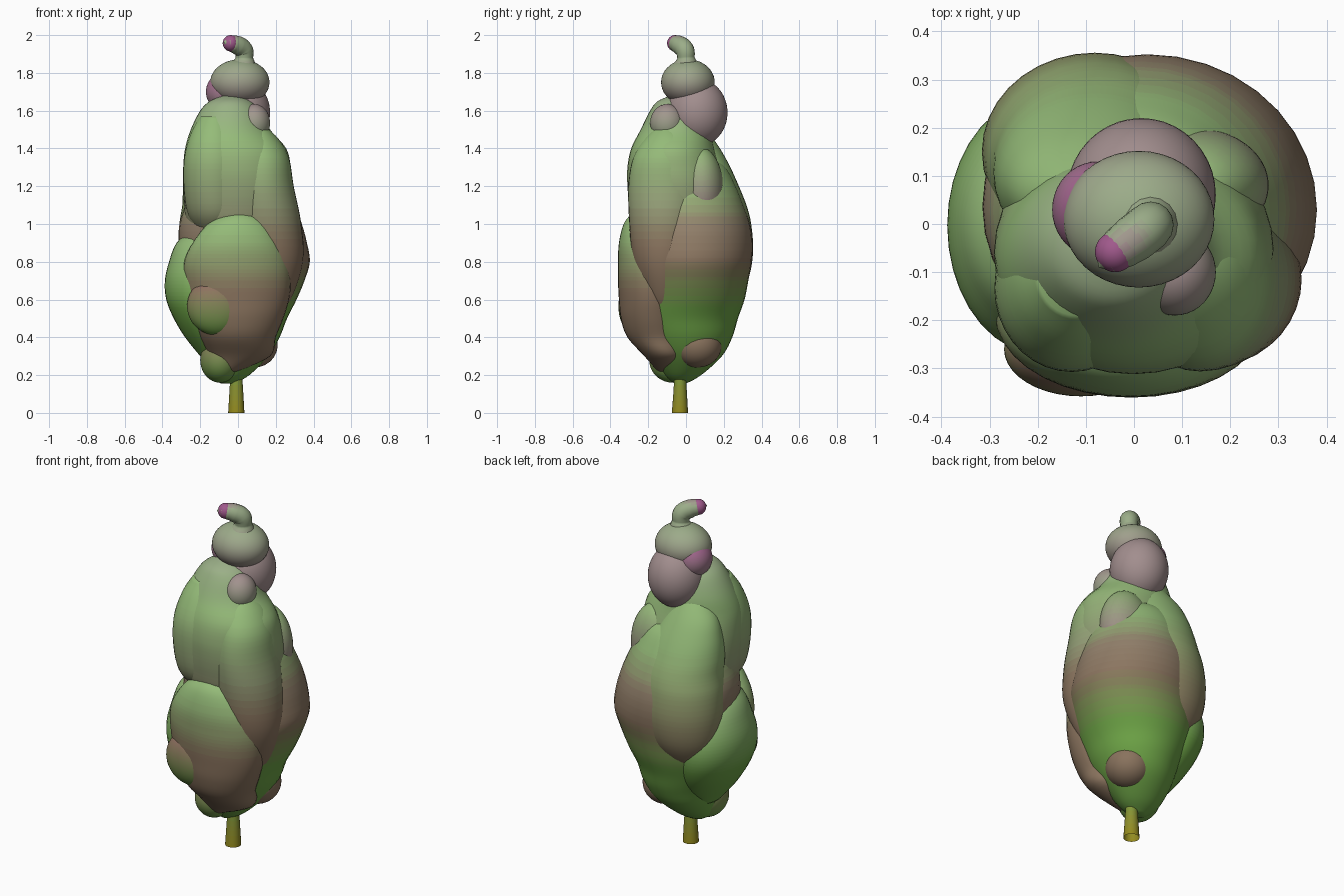
import bpy, bmesh, math

LIME = (0.30, 0.50, 0.19)
GREEN = (0.15, 0.36, 0.06)
SAGE = (0.33, 0.42, 0.25)
BROWN = (0.25, 0.17, 0.11)
ROSE = (0.30, 0.12, 0.13)
MAUVE = (0.36, 0.27, 0.27)
PLUM = (0.35, 0.10, 0.26)
OLIVE = (0.30, 0.25, 0.01)
BANDS = 36


def paint(obj, stops):
    """Shade an object by height; stops are (z, colour), lowest first."""
    me = obj.data
    z0, z1 = stops[0][0], stops[-1][0]
    for i in range(BANDS):
        z = z0 + (z1 - z0) * i / (BANDS - 1)
        for (za, ca), (zb, cb) in zip(stops, stops[1:]):
            if z <= zb + 1e-6:
                t = (z - za) / (zb - za)
                col = [a + (b - a) * t for a, b in zip(ca, cb)]
                break
        m = bpy.data.materials.new(f"{obj.name}_shade_{i}")
        m.diffuse_color = (*col, 1)
        me.materials.append(m)
    for p in me.polygons:
        t = (p.center.z - z0) / (z1 - z0)
        p.material_index = max(0, min(BANDS - 1, round(t * (BANDS - 1))))
        p.use_smooth = True


def finish(name, bm, stops):
    bmesh.ops.recalc_face_normals(bm, faces=bm.faces)
    me = bpy.data.meshes.new(name)
    bm.to_mesh(me)
    bm.free()
    obj = bpy.data.objects.new(name, me)
    bpy.context.collection.objects.link(obj)
    paint(obj, stops)


def spline(a, b, c, d, t):
    return 0.5 * (2 * b + (c - a) * t + (2 * a - 5 * b + 4 * c - d) * t * t
                  + (3 * b - a - 3 * c + d) * t ** 3)


def loft(name, rows, stops, seg=36, steps=5, caps=True):
    """Smooth stack of ellipses; rows are (z, x0, x1, y0, y1)."""
    dense = []
    for i in range(len(rows) - 1):
        q = [rows[max(0, min(len(rows) - 1, i + k))] for k in (-1, 0, 1, 2)]
        dense += [[spline(*v, s / steps) for v in zip(*q)] for s in range(steps)]
    dense.append(rows[-1])
    bm = bmesh.new()
    rings = []
    for z, x0, x1, y0, y1 in dense:
        rings.append([bm.verts.new(((x0 + x1) / 2 + (x1 - x0) / 2 * math.cos(a),
                                    (y0 + y1) / 2 + (y1 - y0) / 2 * math.sin(a), z))
                      for a in (2 * math.pi * k / seg for k in range(seg))])
    for a, b in zip(rings, rings[1:]):
        for k in range(seg):
            n = (k + 1) % seg
            bm.faces.new((a[k], a[n], b[n], b[k]))
    if caps:
        bm.faces.new(rings[0])
        bm.faces.new(rings[-1])
    finish(name, bm, stops)


def lump(name, c, r, low, high):
    """Ellipsoid leaf clump with a two-colour gradient."""
    bm = bmesh.new()
    bmesh.ops.create_icosphere(bm, subdivisions=4, radius=1)
    for v in bm.verts:
        v.co = [c[i] + v.co[i] * r[i] for i in range(3)]
    finish(name, bm, [(c[2] - r[2], low), (c[2] + r[2], high)])


# Trunk, open at both ends
loft("trunk", [(0, -.052, .034, -.075, .011), (.12, -.045, .027, -.066, .004),
               (.26, -.036, .018, -.058, -.004)],
     [(0, OLIVE), (.12, (.25, .28, .03)), (.26, GREEN)], seg=20, caps=False)

# Large lower mass
loft("lower_foliage", [
    (.155, -.09, -.02, -.06, .0), (.2, -.15, .06, -.11, .08), (.3, -.19, .16, -.17, .19),
    (.4, -.22, .22, -.23, .245), (.5, -.27, .26, -.28, .275), (.6, -.30, .31, -.29, .31),
    (.7, -.31, .352, -.29, .33), (.8, -.31, .38, -.29, .348), (.9, -.315, .365, -.28, .352),
    (1.0, -.31, .338, -.27, .338), (1.1, -.28, .3, -.26, .305), (1.2, -.25, .255, -.25, .265),
    (1.3, -.21, .2, -.2, .21), (1.36, -.1, .1, -.1, .13)],
    [(.16, GREEN), (.55, GREEN), (.8, BROWN), (1.0, (.29, .22, .15)), (1.2, LIME), (1.36, LIME)])

# Upper mass
loft("upper_foliage", [
    (.85, -.2, .2, -.2, .1), (1.0, -.27, .27, -.28, .2), (1.1, -.285, .285, -.3, .2),
    (1.2, -.29, .29, -.31, .2), (1.3, -.29, .28, -.31, .18), (1.4, -.28, .255, -.29, .15),
    (1.5, -.25, .17, -.24, .13), (1.6, -.2, .12, -.19, .1), (1.65, -.15, .07, -.15, .06),
    (1.68, -.08, .01, -.08, .0)],
    [(.85, BROWN), (1.1, (.29, .33, .18)), (1.45, LIME), (1.68, SAGE)])

# Side lobes filling out the diagonals
loft("back_left_lobe", [
    (.55, -.2, -.04, .1, .23), (.7, -.29, .1, -.02, .325), (.85, -.315, .15, -.05, .355),
    (1.0, -.31, .15, -.07, .345), (1.1, -.295, .15, -.08, .32), (1.2, -.29, .13, -.08, .28),
    (1.3, -.275, .1, -.06, .235), (1.4, -.24, .05, -.04, .18), (1.5, -.16, .0, -.02, .11)],
    [(.55, BROWN), (.85, (.27, .25, .13)), (1.25, LIME), (1.5, LIME)])
loft("front_right_lobe", [
    (.5, .05, .2, -.17, -.05), (.6, .0, .28, -.22, .0), (.8, .0, .345, -.28, .05),
    (1.0, -.02, .335, -.3, .07), (1.2, -.03, .295, -.305, .08), (1.35, -.02, .27, -.28, .06),
    (1.45, .0, .215, -.22, .03), (1.52, .05, .14, -.15, -.05)],
    [(.5, BROWN), (.9, BROWN), (1.1, (.29, .33, .18)), (1.4, LIME), (1.52, LIME)])
loft("front_left_upper_lobe", [
    (.95, -.2, -.05, -.2, -.02), (1.05, -.265, .02, -.28, .04), (1.2, -.288, .03, -.305, .04),
    (1.35, -.285, .03, -.3, .04), (1.48, -.25, .0, -.25, .02), (1.57, -.2, -.04, -.19, -.02)],
    [(.95, (.28, .28, .16)), (1.15, (.29, .36, .18)), (1.45, LIME), (1.57, LIME)])

# Front lobe
loft("front_lobe", [
    (.22, -.12, .0, -.15, -.04), (.3, -.15, .17, -.22, .0), (.4, -.2, .2, -.31, .0),
    (.5, -.24, .24, -.345, .0), (.6, -.27, .27, -.355, .0), (.7, -.285, .28, -.36, .0),
    (.8, -.285, .27, -.36, -.02), (.9, -.24, .23, -.355, -.07), (1.0, -.16, .16, -.33, -.13),
    (1.05, -.07, .08, -.29, -.19), (1.065, -.01, .02, -.25, -.23)],
    [(.22, BROWN), (.65, BROWN), (.95, LIME), (1.065, LIME)])

# Left lobe, wrapping round to the back
loft("left_lobe", [
    (.3, -.2, -.1, -.1, .08), (.4, -.28, .0, -.2, .17), (.5, -.34, .0, -.25, .23),
    (.6, -.38, .0, -.27, .26), (.7, -.387, .0, -.265, .26), (.8, -.365, .0, -.235, .23),
    (.9, -.325, .0, -.2, .17), (.98, -.24, -.08, -.12, .08)],
    [(.3, GREEN), (.55, GREEN), (.85, LIME), (.98, LIME)])

# Smaller clumps on the sides
lump("front_clump", (-.11, -.26, .565), (.16, .098, .155), GREEN, ROSE)
lump("bottom_left_clump", (-.095, -.07, .28), (.105, .125, .12), GREEN, BROWN)
lump("bottom_right_clump", (.085, .06, .36), (.125, .13, .12), BROWN, BROWN)
lump("right_clump", (.125, .08, 1.17), (.155, .12, .235), PLUM, LIME)

# Neck and head clumps
lump("neck_clump", (.015, .06, 1.59), (.155, .16, .18), MAUVE, MAUVE)
lump("neck_front_clump", (.085, -.1, 1.535), (.085, .09, .1), SAGE, MAUVE)
lump("head_left_clump", (-.075, .03, 1.7), (.095, .1, .1), MAUVE, PLUM)
lump("head_clump", (.01, .01, 1.75), (.157, .142, .122), MAUVE, SAGE)

# Curled tip swept along a short path
cu = bpy.data.curves.new("tip", "CURVE")
cu.dimensions = "3D"
cu.bevel_depth = 1
cu.bevel_resolution = 6
cu.resolution_u = 10
sp = cu.splines.new("BEZIER")
path = [((.03, .0, 1.83), .075), ((.034, .0, 1.88), .046), ((.03, -.006, 1.92), .05),
        ((.0, -.03, 1.945), .05), ((-.03, -.052, 1.955), .045), ((-.06, -.078, 1.96), .03),
        ((-.073, -.09, 1.961), .001)]
sp.bezier_points.add(len(path) - 1)
for p, (co, r) in zip(sp.bezier_points, path):
    p.co, p.radius = co, r
    p.handle_left_type = p.handle_right_type = "AUTO"
tip = bpy.data.objects.new("tip", cu)
bpy.context.collection.objects.link(tip)
bpy.context.view_layer.objects.active = tip
tip.select_set(True)
bpy.ops.object.convert(target="MESH")
tip = bpy.context.object
paint(tip, [(1.81, MAUVE), (1.88, SAGE), (1.98, SAGE), (2.0, MAUVE)])
lump("tip_end", (-.039, -.058, 1.957), (.042, .042, .043), PLUM, PLUM)
